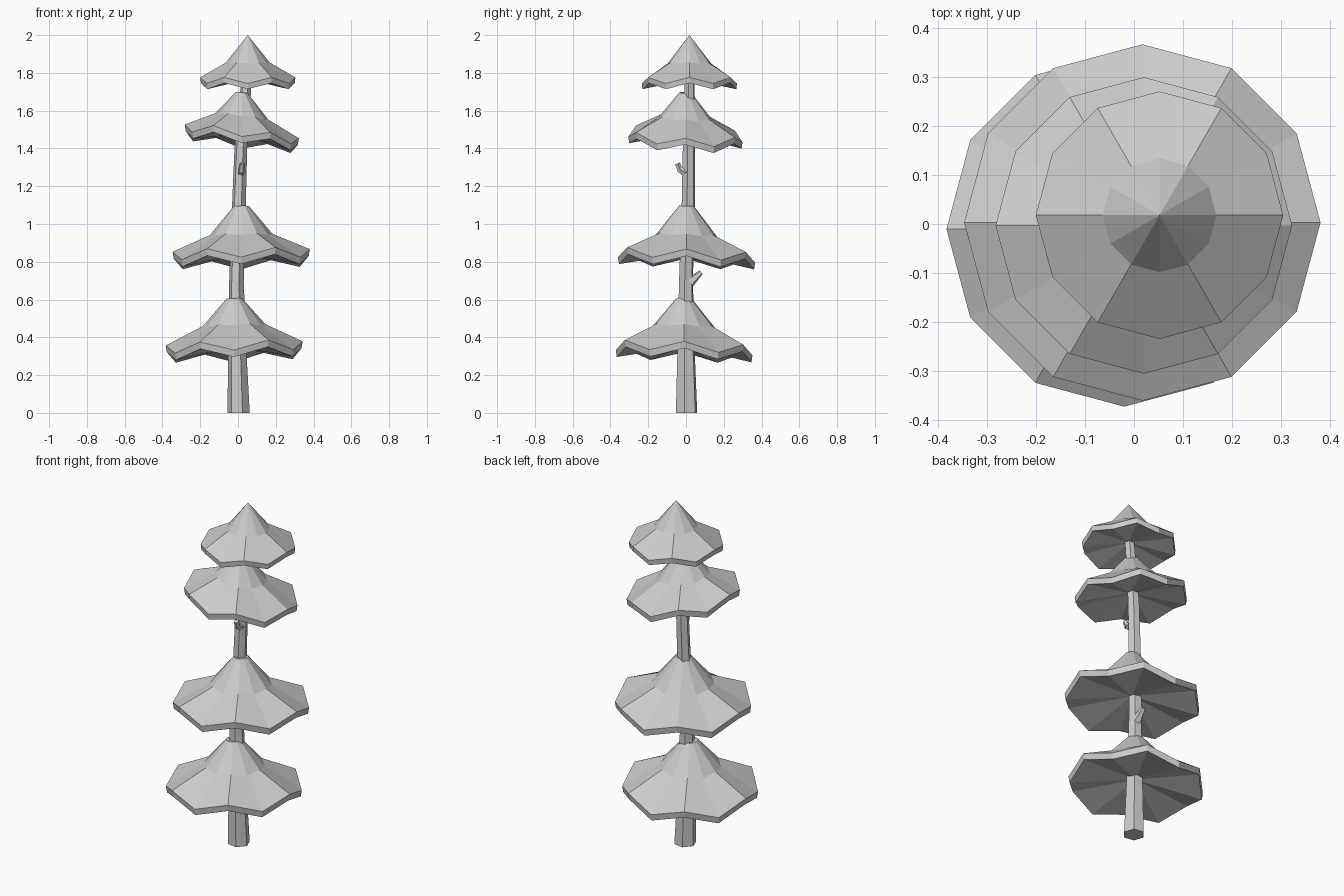
import bpy, bmesh
from math import cos, sin, pi, radians
from mathutils import Vector

if "Cube" in bpy.data.objects:
    bpy.data.objects.remove(bpy.data.objects["Cube"])


def finish(name, bm):
    bmesh.ops.recalc_face_normals(bm, faces=bm.faces[:])
    me = bpy.data.meshes.new(name)
    bm.to_mesh(me)
    bm.free()
    ob = bpy.data.objects.new(name, me)
    bpy.context.collection.objects.link(ob)
    return ob


def loft(name, rings, start, end):
    """Skin between rings of points, closing both ends with a fan."""
    bm = bmesh.new()
    rows = [[bm.verts.new(p) for p in ring] for ring in rings]
    a, b = bm.verts.new(start), bm.verts.new(end)
    n = len(rows[0])
    for i in range(n):
        j = (i + 1) % n
        for r, s in zip(rows, rows[1:]):
            bm.faces.new((r[i], r[j], s[j], s[i]))
        bm.faces.new((a, rows[0][j], rows[0][i]))
        bm.faces.new((b, rows[-1][i], rows[-1][j]))
    return finish(name, bm)


def canopy(name, cx, cy, radius, top, ring, ridge, drop, thick, tilt):
    """Twelve-sided umbrella with six raised ridges and a tilted, thick rim."""
    (rt, zt), (rr, zr) = top, ring

    def circle(r, z, sag):
        pts = []
        for k in range(12):
            x, y = r * cos(k * pi / 6), r * sin(k * pi / 6)
            pts.append((cx + x, cy + y, z - sag * (k % 2) + tilt[0] * x + tilt[1] * y))
        return pts
    rings = [circle(rr, zr, drop * 0.2), circle(radius, ridge, drop),
             circle(radius * 0.985, ridge - thick, drop)]
    if rt:
        rings.insert(0, circle(rt, zt, 0))
    loft(name, rings, (cx, cy, zt), (cx, cy, ridge - thick + 0.02))


def tube(name, path, sides, turn):
    """Tapered tube of (x, y, z, radius) stations with level cross-sections."""
    rings = [[(x + r * cos(turn + 2 * pi * k / sides),
               y + r * sin(turn + 2 * pi * k / sides), z) for k in range(sides)]
             for x, y, z, r in path]
    loft(name, rings, path[0][:3], path[-1][:3])


def twig(name, a, b, ra, rb):
    """Short five-sided stub between two points."""
    a, b = Vector(a), Vector(b)
    q = (b - a).to_track_quat('Z', 'Y')
    rings = [[p + q @ Vector((r * cos(2 * pi * k / 5), r * sin(2 * pi * k / 5), 0))
              for k in range(5)] for p, r in ((a, ra), (b, rb))]
    loft(name, rings, a, b)


# leaning hexagonal trunk
tube("trunk", [(0.003, 0.003, 0, 0.06), (-0.004, 0, 0.35, 0.048), (-0.008, 0, 0.7, 0.039),
               (0.005, 0.012, 1.1, 0.037), (0.015, 0.015, 1.4, 0.034),
               (0.04, 0.018, 1.7, 0.029), (0.05, 0.018, 1.8, 0.027)], 6, radians(-70))

# foliage layers
canopy("foliage_bottom", -0.02, -0.01, 0.362, (0.042, 0.605), (0.165, 0.465), 0.368, 0.05, 0.036, (0.03, -0.04))
canopy("foliage_lower", 0.017, 0.003, 0.363, (0.04, 1.095), (0.165, 0.945), 0.86, 0.05, 0.036, (0.02, -0.04))
canopy("foliage_upper", 0.02, -0.003, 0.302, (0.032, 1.695), (0.14, 1.57), 1.49, 0.042, 0.034, (-0.12, -0.05))
canopy("foliage_top", 0.052, 0.018, 0.252, (0, 2.0), (0.116, 1.855), 1.776, 0.032, 0.03, (0, 0))

# broken branch stubs
twig("back_twig", (0, 0.02, 0.69), (0, 0.08, 0.745), 0.028, 0.013)
twig("front_twig", (0.018, 0.0, 1.27), (0.02, -0.035, 1.29), 0.024, 0.016)
twig("front_twig_tip", (0.02, -0.03, 1.28), (0.022, -0.045, 1.32), 0.016, 0.014)
